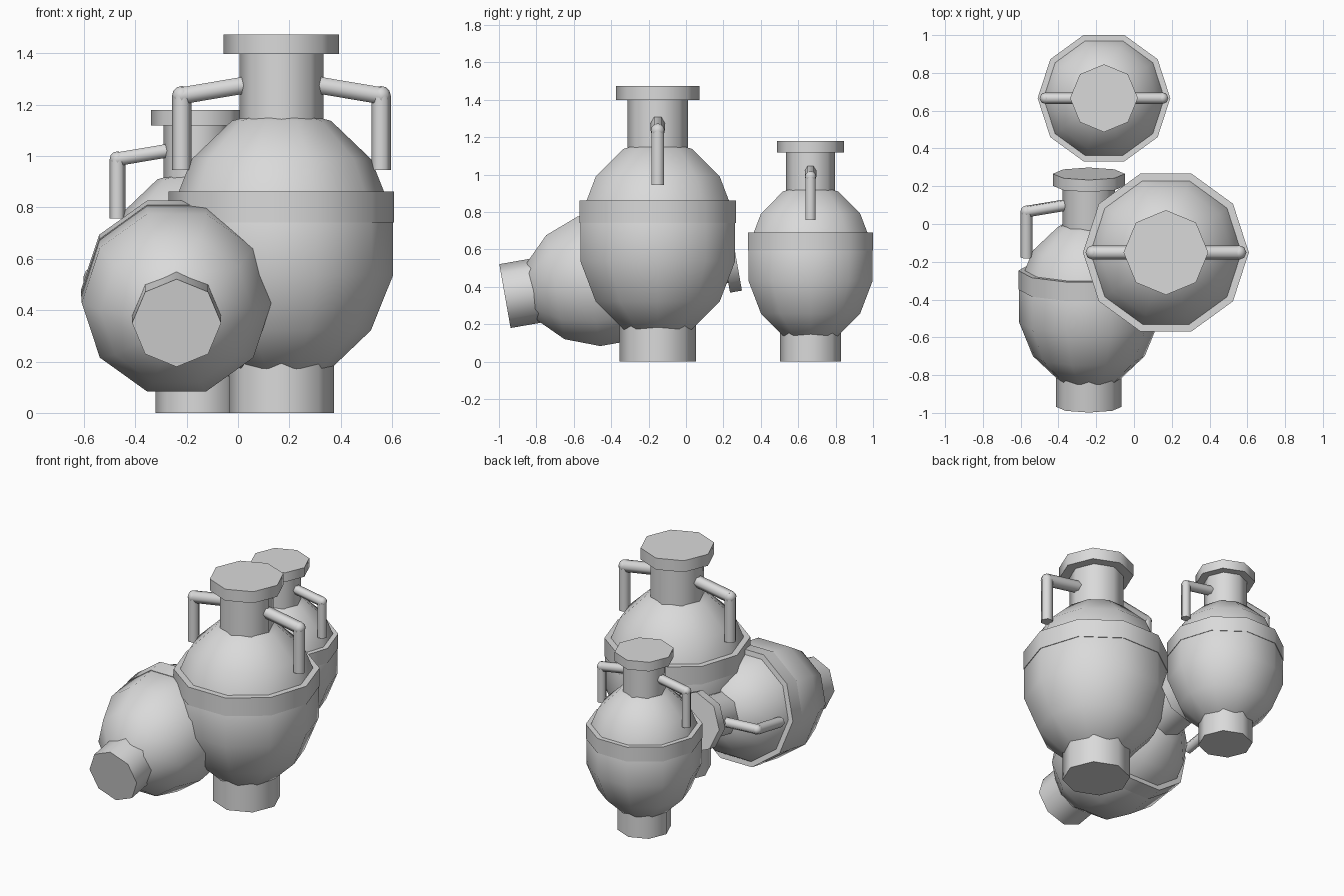
import bpy
import bmesh
import math
from mathutils import Matrix, Vector

if "Cube" in bpy.data.objects:
    bpy.data.objects.remove(bpy.data.objects["Cube"])

clay = bpy.data.materials.new("clay_grey")
clay.diffuse_color = (0.7, 0.7, 0.7, 1.0)
clay.use_nodes = True
clay.node_tree.nodes["Principled BSDF"].inputs["Base Color"].default_value = clay.diffuse_color


def lathe(name, profile, sides, matrix, phase=0.0, smooth=50):
    """Revolve (radius, height) points around z; a zero radius makes a pole."""
    bm = bmesh.new()
    rings = []
    for r, z in profile:
        count = sides if r > 0 else 1
        ring = []
        for i in range(count):
            a = phase + 2 * math.pi * i / sides
            ring.append(bm.verts.new((r * math.cos(a), r * math.sin(a), z)))
        rings.append(ring)
    for low, high in zip(rings, rings[1:]):
        for i in range(sides):
            j = (i + 1) % sides
            if len(low) == 1:
                bm.faces.new((low[0], high[j], high[i]))
            elif len(high) == 1:
                bm.faces.new((low[i], low[j], high[0]))
            else:
                bm.faces.new((low[i], low[j], high[j], high[i]))
    for ring in (rings[0], rings[-1]):
        if len(ring) > 1:
            bm.faces.new(ring)
    bm.transform(matrix)
    bmesh.ops.recalc_face_normals(bm, faces=bm.faces)
    mesh = bpy.data.meshes.new(name)
    bm.to_mesh(mesh)
    bm.free()
    mesh.materials.append(clay)
    obj = bpy.data.objects.new(name, mesh)
    bpy.context.collection.objects.link(obj)
    bpy.ops.object.select_all(action='DESELECT')
    obj.select_set(True)
    bpy.context.view_layer.objects.active = obj
    bpy.ops.object.shade_smooth_by_angle(angle=math.radians(smooth))


def ball(radius, half_height, z, rings):
    """Profile of an ellipsoid from bottom pole to top pole."""
    pts = []
    for k in range(rings + 1):
        a = math.pi * k / rings
        r = radius * math.sin(a) if 0 < k < rings else 0
        pts.append((r, z - half_height * math.cos(a)))
    return pts


def jar(prefix, place):
    # Foot, belly, shoulder band, neck and lip
    lathe(prefix + "_foot", [(0.204, 0), (0.204, 0.24)], 8, place)
    lathe(prefix + "_belly", ball(0.446, 0.535, 0.655, 7), 10, place)
    lathe(prefix + "_band", [(0.439, 0.742), (0.439, 0.862)], 10, place)
    lathe(prefix + "_neck", [(0.163, 1.08), (0.163, 1.40)], 8, place)
    lathe(prefix + "_lip", [(0.2245, 1.398), (0.2245, 1.474)], 8, place)

    # Pair of bent handles
    for side, word in ((1, "right"), (-1, "left")):
        tag = prefix + "_" + word + "_handle"
        corner = Vector((side * 0.388, 0, 1.235))
        root = Vector((side * 0.145, 0, 1.276))
        bar = corner - root
        turn = Matrix.Rotation(math.atan2(bar.x, bar.z), 4, 'Y')
        lathe(tag + "_arm", [(0.038, 0), (0.038, bar.length)], 6,
              place @ Matrix.Translation(root) @ turn, math.pi / 2, 70)
        lathe(tag + "_grip", [(0.038, 0.945), (0.038, 1.235)], 6,
              place @ Matrix.Translation((corner.x, 0, 0)), 0, 70)
        lathe(tag + "_joint", ball(0.038, 0.038, 0, 6), 8,
              place @ Matrix.Translation(corner))


# Large standing jar, small standing jar, and one lying on its side
jar("large_jar", Matrix.Translation((0.169, -0.151, 0)))
jar("small_jar", Matrix.Translation((-0.159, 0.666, 0)) @ Matrix.Scale(0.8, 4))
jar("fallen_jar", Matrix.Translation((-0.239, -0.968, 0.35))
    @ Matrix.Rotation(math.radians(-80), 4, 'X') @ Matrix.Scale(0.85, 4))
